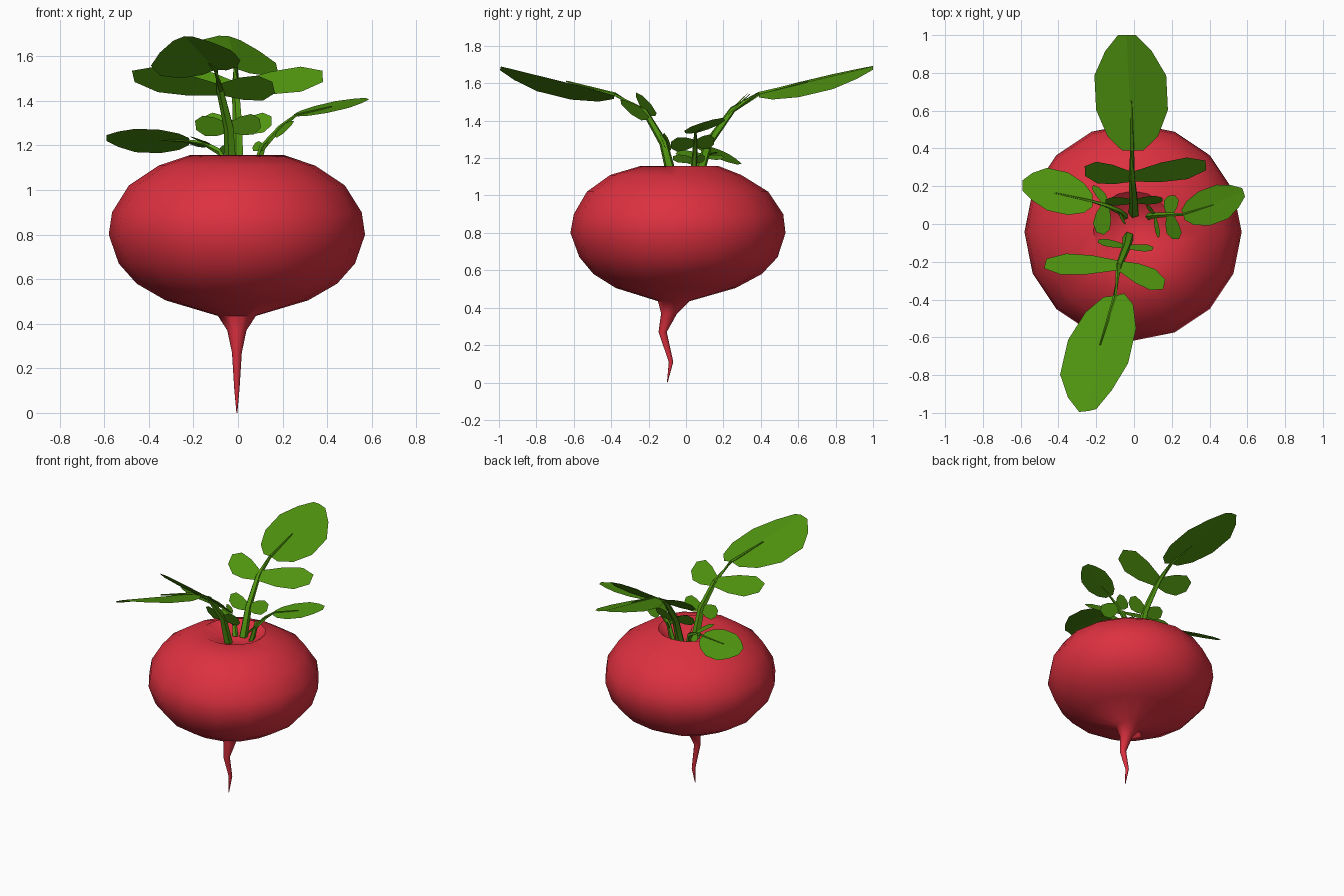
import bpy, bmesh, math
from mathutils import Vector

default = bpy.data.objects.get("Cube")
if default:
    bpy.data.objects.remove(default, do_unlink=True)


def make_material(name, colour):
    mat = bpy.data.materials.new(name)
    mat.use_nodes = True
    mat.diffuse_color = colour
    mat.node_tree.nodes["Principled BSDF"].inputs["Base Color"].default_value = colour
    return mat


RED = make_material("radish red", (0.72, 0.03, 0.05, 1))
GREEN = make_material("leaf green", (0.08, 0.30, 0.005, 1))


def finish(name, bm, material, smooth_angle=None):
    mesh = bpy.data.meshes.new(name)
    bm.to_mesh(mesh)
    bm.free()
    mesh.materials.append(material)
    obj = bpy.data.objects.new(name, mesh)
    bpy.context.scene.collection.objects.link(obj)
    if smooth_angle:
        bpy.ops.object.select_all(action='DESELECT')
        obj.select_set(True)
        bpy.context.view_layer.objects.active = obj
        bpy.ops.object.shade_smooth_by_angle(angle=math.radians(smooth_angle))
    return obj


def loft(name, rings, sides, material, smooth_angle):
    """Skin a row of rings, each given as (centre, radius, axis)."""
    bm = bmesh.new()
    loops = []
    for centre, radius, axis in rings:
        side = axis.cross(Vector((0, 1, 0)))
        if side.length < 0.5 * axis.length:
            side = axis.cross(Vector((1, 0, 0)))
        side.normalize()
        other = axis.normalized().cross(side)
        loop = []
        for k in range(sides):
            a = math.tau * k / sides
            loop.append(bm.verts.new(centre + radius * (math.cos(a) * side + math.sin(a) * other)))
        loops.append(loop)
    for low, high in zip(loops, loops[1:]):
        for k in range(sides):
            n = (k + 1) % sides
            bm.faces.new((low[k], low[n], high[n], high[k]))
    bm.faces.new(loops[0])
    bm.faces.new(loops[-1])
    bmesh.ops.recalc_face_normals(bm, faces=bm.faces)
    return finish(name, bm, material, smooth_angle)


def blade(name, base, tip, left, right, profile):
    """Folded sheet around a midrib; left and right are the widest offsets."""
    bm = bmesh.new()
    rows = []
    for t, width in profile:
        mid = base.lerp(tip, t)
        rows.append([bm.verts.new(p) for p in (mid + left * width, mid, mid + right * width)])
    for a, b in zip(rows, rows[1:]):
        for k in range(2):
            bm.faces.new((a[k], a[k + 1], b[k + 1], b[k]))
    bmesh.ops.recalc_face_normals(bm, faces=bm.faces)
    if sum((f.normal.z for f in bm.faces)) < 0:
        bmesh.ops.reverse_faces(bm, faces=bm.faces)
    return finish(name, bm, GREEN)


BLADE = [(0, 0.3), (0.12, 0.7), (0.35, 1), (0.65, 1), (0.86, 0.65), (1, 0.25)]
LEAFLET = [(0, 0.45), (0.4, 0.9), (0.75, 1), (1, 0.45)]


def leaf(name, path, thickness, tip, left, right, leaflets):
    """Stem, end blade starting at the stem's last but one point, side leaflets."""
    path = [Vector(p) for p in path]
    last = len(path) - 1
    axes = [path[min(i + 1, last)] - path[max(i - 1, 0)] for i in range(last + 1)]
    rings = [(p, thickness * (1 - 0.85 * i / last), axes[i]) for i, p in enumerate(path)]
    loft(name + "_stem", rings, 5, GREEN, 40)
    blade(name + "_blade", path[-2], Vector(tip), Vector(left), Vector(right), BLADE)
    for n, (index, end, width) in enumerate(leaflets):
        along = axes[index].normalized() * width
        blade(f"{name}_leaflet_{n + 1}", path[index], Vector(end), along, -along, LEAFLET)


# Bulb with sunken crown, running down into the bent root: (radius, y, z)
outline = [
    (0.03, 0, 1.07), (0.11, -0.01, 1.09), (0.21, -0.035, 1.157), (0.35, -0.055, 1.11),
    (0.485, -0.045, 1.02), (0.56, -0.04, 0.9), (0.575, -0.043, 0.8), (0.53, -0.04, 0.67),
    (0.45, -0.045, 0.58), (0.32, -0.055, 0.505), (0.085, -0.065, 0.435), (0.043, -0.09, 0.37),
    (0.022, -0.125, 0.27), (0.012, -0.08, 0.11), (0.002, -0.1, 0),
]
up = Vector((0, 0, 1))
loft("bulb_and_root", [(Vector((-0.005, y, z)), r, up) for r, y, z in outline], 16, RED, 50)

# Two tall leaves, front and back
leaf("front_leaf",
     [(-0.03, -0.07, 1.08), (-0.04, -0.12, 1.28), (-0.08, -0.22, 1.45),
      (-0.1, -0.38, 1.54), (-0.18, -0.64, 1.61)], 0.03,
     tip=(-0.24, -0.99, 1.69), left=(-0.2, -0.02, -0.08), right=(0.16, 0.04, -0.01),
     leaflets=[(1, (-0.19, -0.09, 1.29), 0.05), (1, (0.1, -0.13, 1.3), 0.05),
               (2, (-0.47, -0.21, 1.51), 0.08), (2, (0.16, -0.32, 1.46), 0.08)])
leaf("back_leaf",
     [(0, 0.06, 1.08), (0, 0.12, 1.28), (-0.01, 0.25, 1.46),
      (-0.01, 0.39, 1.545), (-0.015, 0.65, 1.61)], 0.03,
     tip=(-0.04, 1, 1.69), left=(-0.18, 0, 0.01), right=(0.2, 0, -0.07),
     leaflets=[(1, (-0.15, 0.12, 1.31), 0.05), (1, (0.15, 0.13, 1.31), 0.05),
               (2, (-0.26, 0.28, 1.5), 0.08), (2, (0.38, 0.31, 1.51), 0.08)])

# Two short leaves, left and right
leaf("left_leaf",
     [(0.08, 0.04, 1.08), (0.11, 0.045, 1.19), (0.19, 0.05, 1.28),
      (0.26, 0.05, 1.335), (0.42, 0.1, 1.375)], 0.02,
     tip=(0.58, 0.17, 1.41), left=(-0.03, 0.08, 0.015), right=(0.03, -0.1, -0.015),
     leaflets=[(1, (0.07, 0.1, 1.2), 0.025), (1, (0.13, -0.07, 1.2), 0.025),
               (2, (0.2, 0.15, 1.29), 0.055), (2, (0.22, -0.08, 1.27), 0.055)])
leaf("right_leaf",
     [(-0.05, 0.04, 1.08), (-0.08, 0.07, 1.17), (-0.15, 0.1, 1.21),
      (-0.22, 0.12, 1.22), (-0.42, 0.165, 1.23)], 0.02,
     tip=(-0.59, 0.2, 1.235), left=(0, -0.1, 0.045), right=(0, 0.125, -0.06),
     leaflets=[(1, (-0.05, 0, 1.19), 0.02), (2, (-0.18, -0.05, 1.23), 0.05),
               (2, (-0.2, 0.2, 1.2), 0.04)])
